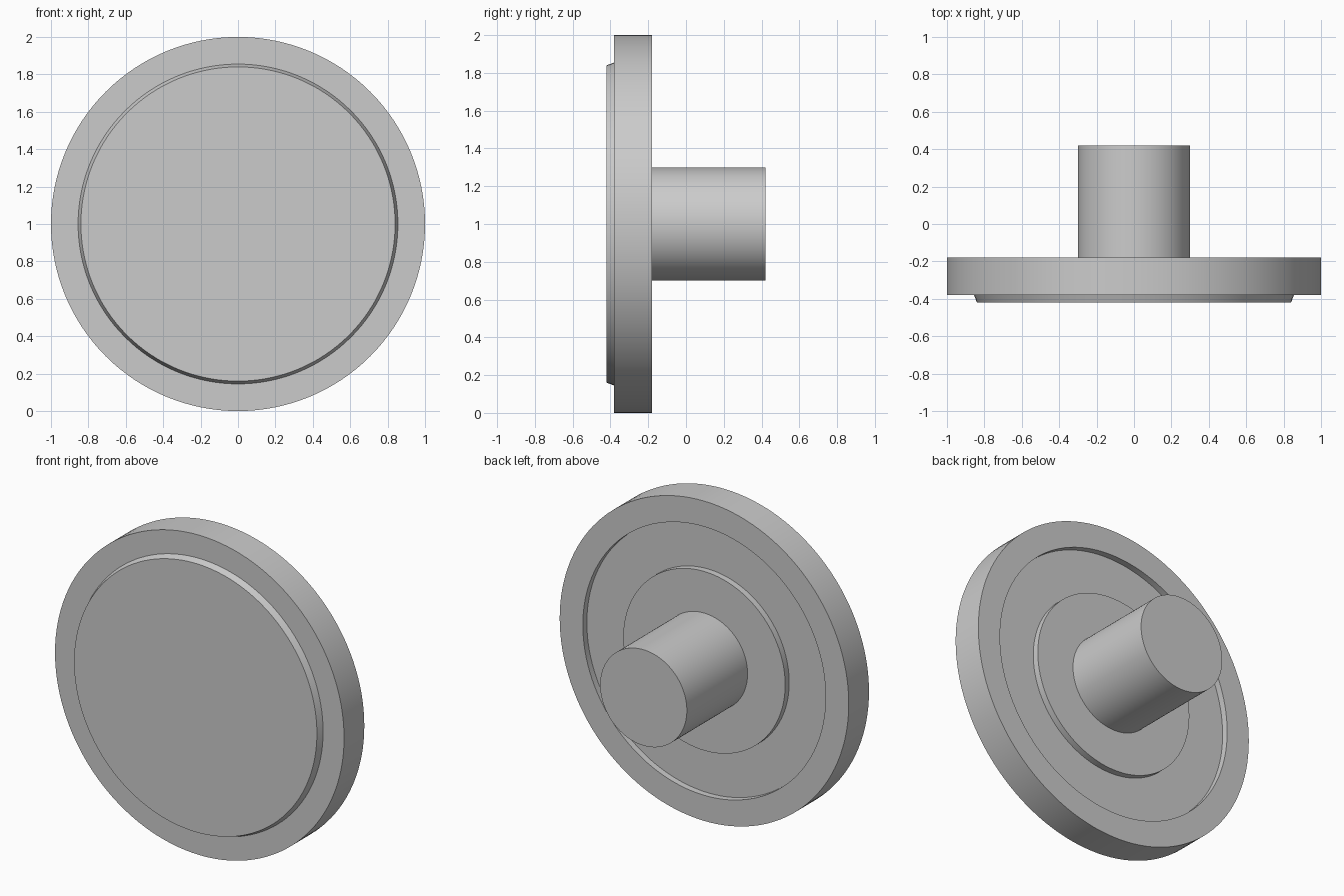
import bpy, bmesh, math
from mathutils import Matrix, Vector

cube = bpy.data.objects.get("Cube")
if cube:
    bpy.data.objects.remove(cube, do_unlink=True)

SEGMENTS = 128
CENTRE = Vector((0, 0, 1))

grey = bpy.data.materials.new("plain grey")
grey.use_nodes = True
colour = (0.6, 0.6, 0.6, 1)
grey.diffuse_color = colour
grey.node_tree.nodes["Principled BSDF"].inputs["Base Color"].default_value = colour


def lathe(name, profile):
    """Turn (radius, y) points around the horizontal y axis through CENTRE."""
    bm = bmesh.new()
    verts = [bm.verts.new(CENTRE + Vector((r, y, 0))) for r, y in profile]
    edges = [bm.edges.new(pair) for pair in zip(verts, verts[1:])]
    bmesh.ops.spin(bm, geom=verts + edges, cent=CENTRE, axis=(0, 1, 0),
                   angle=math.tau, steps=SEGMENTS, use_merge=True)
    bmesh.ops.remove_doubles(bm, verts=bm.verts, dist=1e-5)
    # Flat caps close any open ring that ends the solid
    for ring_y in CAPS[name]:
        rim = [e for e in bm.edges if e.is_boundary
               and all(abs(v.co.y - ring_y) < 1e-4 for v in e.verts)]
        bmesh.ops.contextual_create(bm, geom=rim)
    bmesh.ops.recalc_face_normals(bm, faces=bm.faces)
    # An open shell must still face away from its axis
    outer = max(bm.faces, key=lambda f: (f.calc_center_median() - CENTRE).xz.length)
    if outer.normal.dot(outer.calc_center_median() - CENTRE) < 0:
        bmesh.ops.reverse_faces(bm, faces=bm.faces)
    mesh = bpy.data.meshes.new(name)
    bm.to_mesh(mesh)
    bm.free()
    mesh.materials.append(grey)
    obj = bpy.data.objects.new(name, mesh)
    bpy.context.collection.objects.link(obj)
    bpy.ops.object.select_all(action='DESELECT')
    obj.select_set(True)
    bpy.context.view_layer.objects.active = obj
    bpy.ops.object.shade_smooth_by_angle(angle=math.radians(30))
    return obj


FRONT, SHOULDER, FLOOR, BACK, END = -0.42, -0.38, -0.22, -0.18, 0.42
SHAFT = 0.3
CAPS = {"flanged_disc": [FRONT], "shaft": [END]}

# Disc with tapered front boss, and ring groove around a raised hub at the back
lathe("flanged_disc", [
    (0.84, FRONT), (0.855, SHOULDER), (1, SHOULDER), (1, BACK),
    (0.84, BACK), (0.84, FLOOR), (0.56, FLOOR), (0.56, BACK), (SHAFT, BACK)])

# Round shaft standing out of the hub
lathe("shaft", [(SHAFT, BACK), (SHAFT, END)])
